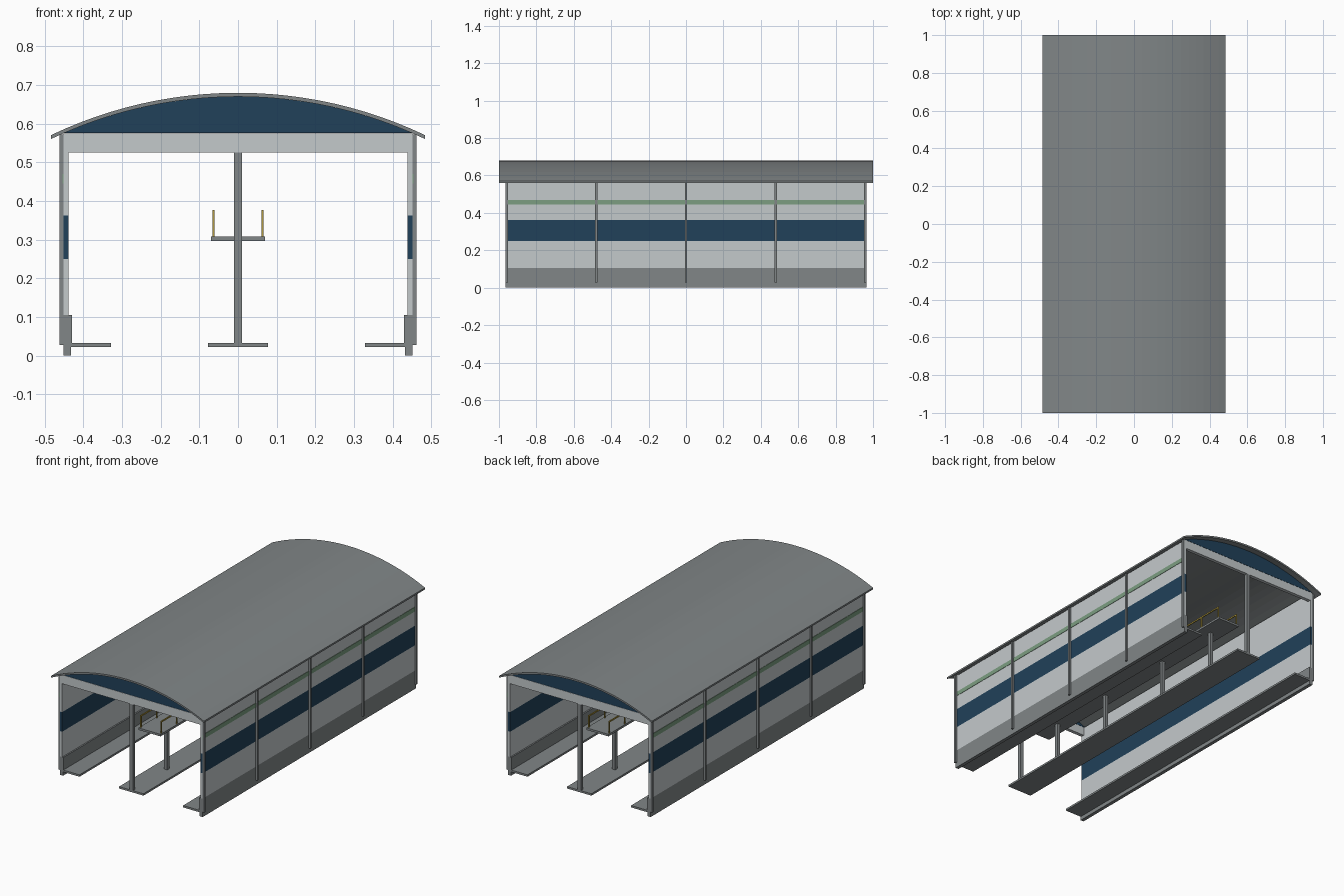
import bpy, bmesh, math

cube = bpy.data.objects.get("Cube")
if cube:
    bpy.data.objects.remove(cube, do_unlink=True)


def material(name, r, g, b):
    m = bpy.data.materials.new(name)
    m.use_nodes = True
    m.diffuse_color = (r, g, b, 1)
    bsdf = next(n for n in m.node_tree.nodes if n.type == 'BSDF_PRINCIPLED')
    bsdf.inputs["Base Color"].default_value = (r, g, b, 1)
    return m


steel = material("steel_grey", 0.22, 0.24, 0.245)
panel = material("pale_panel", 0.55, 0.585, 0.6)
blue = material("dark_blue", 0.015, 0.052, 0.1)
green = material("soft_green", 0.2, 0.34, 0.22)
yellow = material("rail_yellow", 0.45, 0.33, 0.05)


def finish(name, bm, mat):
    bmesh.ops.recalc_face_normals(bm, faces=bm.faces)
    mesh = bpy.data.meshes.new(name)
    bm.to_mesh(mesh)
    bm.free()
    mesh.materials.append(mat)
    obj = bpy.data.objects.new(name, mesh)
    bpy.context.collection.objects.link(obj)
    return obj


def box(name, xs, ys, zs, mat):
    """Axis-aligned box given as three (low, high) ranges."""
    bm = bmesh.new()
    bmesh.ops.create_cube(bm, size=1)
    for v in bm.verts:
        v.co = [(lo + hi) / 2 + c * (hi - lo)
                for c, (lo, hi) in zip(v.co, (xs, ys, zs))]
    return finish(name, bm, mat)


def side_box(name, side, xs, ys, zs, mat):
    """Box on the left (+x) or right (-x) side."""
    label = "left_" if side > 0 else "right_"
    return box(label + name, sorted(side * x for x in xs), ys, zs, mat)


def extrude_profile(name, points, y0, y1, mat):
    """Extrude a closed xz outline along y."""
    bm = bmesh.new()
    face = bm.faces.new([bm.verts.new((x, y0, z)) for x, z in points])
    new = bmesh.ops.extrude_face_region(bm, geom=[face])["geom"]
    bmesh.ops.translate(bm, vec=(0, y1 - y0, 0),
                        verts=[v for v in new if isinstance(v, bmesh.types.BMVert)])
    return finish(name, bm, mat)


RADIUS, STEPS, HALF = 1.124, 24, 0.965


def arc(half_width, crown):
    """Points of the shallow roof curve, from -x to +x."""
    limit = math.asin(half_width / RADIUS)
    angles = [limit * (2 * i / STEPS - 1) for i in range(STEPS + 1)]
    return [(RADIUS * math.sin(a), crown - RADIUS * (1 - math.cos(a))) for a in angles]


# Curved roof shell
roof = extrude_profile("roof", arc(0.484, 0.68) + arc(0.484, 0.67)[::-1], -1, 1, steel)

# Gables and end beams with the tall poles below them
for end, label in ((-1, "front"), (1, "back")):
    y_in, y_out = end * (HALF - 0.02), end * HALF
    span = sorted((y_in, y_out))
    extrude_profile(label + "_gable", arc(0.45, 0.67), y_in, y_out, blue)
    box(label + "_beam", (-0.452, 0.452), span, (0.525, 0.575), panel)
    box(label + "_tall_pole", (-0.01, 0.01), span, (0.03, 0.525), steel)

# Side walls
length = (-HALF, HALF)
for s in (1, -1):
    side_box("foot", s, (0.432, 0.452), length, (0, 0.03), steel)
    side_box("plinth", s, (0.43, 0.452), length, (0.025, 0.105), steel)
    side_box("lower_panel", s, (0.438, 0.452), length, (0.105, 0.25), panel)
    side_box("blue_band", s, (0.438, 0.452), length, (0.25, 0.362), blue)
    side_box("upper_panel", s, (0.438, 0.452), length, (0.362, 0.572), panel)
    side_box("green_stripe", s, (0.452, 0.454), length, (0.445, 0.47), green)
    side_box("side_walkway", s, (0.328, 0.432), length, (0.022, 0.033), steel)
    for i in range(-2, 3):
        y = i * (HALF - 0.006) / 2
        side_box("wall_post", s, (0.45, 0.462), (y - 0.006, y + 0.006), (0.028, 0.572), steel)

# Centre walkway and raised shelf on short poles
box("centre_walkway", (-0.077, 0.077), length, (0.022, 0.033), steel)
box("shelf", (-0.07, 0.07), (-0.8, 0.8), (0.296, 0.308), steel)
poles = (-0.645, -0.24, 0.24, 0.645)
for y in poles:
    box("short_pole", (-0.01, 0.01), (y - 0.01, y + 0.01), (0.03, 0.298), steel)

# Yellow guard rails along both shelf edges
for s in (1, -1):
    side_box("top_rail", s, (0.061, 0.066), (-0.79, 0.79), (0.369, 0.377), yellow)
    for y in (-0.786,) + poles + (0.786,):
        side_box("rail_leg", s, (0.061, 0.066), (y - 0.004, y + 0.004), (0.305, 0.37), yellow)
